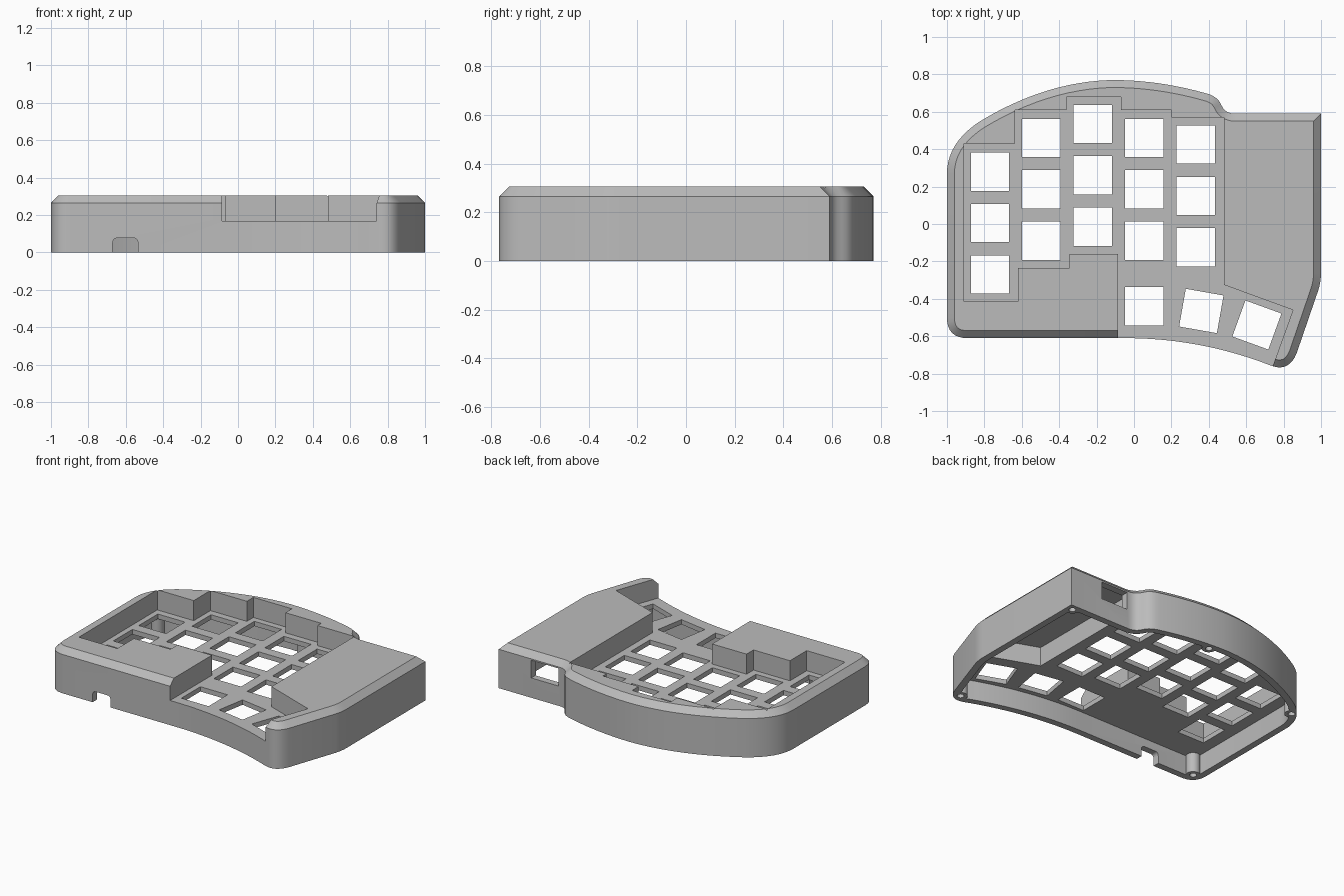
import bpy, bmesh, math
from mathutils import Vector

if "Cube" in bpy.data.objects:
    bpy.data.objects.remove(bpy.data.objects["Cube"], do_unlink=True)

WALL, BEVEL = 0.045, 0.04
FLOOR, CEILING = 0.168, 0.135
SHOULDER, TOP = 0.265, 0.305
KEY = 0.205


def bend(a, ctrl, b, n=8):
    """Quadratic curve from a to b."""
    a, ctrl, b = Vector(a), Vector(ctrl), Vector(b)
    return [a.lerp(ctrl, i / n).lerp(ctrl.lerp(b, i / n), i / n) for i in range(n + 1)]


def clean(points):
    out = []
    for p in map(Vector, points):
        if not out or (p - out[-1]).length > 1e-4:
            out.append(p)
    return out


def inset(points, d):
    """Mitred inward offset of a counter-clockwise outline."""
    out = []
    for i, p in enumerate(points):
        e1 = (p - points[i - 1]).normalized()
        e2 = (points[(i + 1) % len(points)] - p).normalized()
        n1, n2 = Vector((-e1.y, e1.x)), Vector((-e2.y, e2.x))
        out.append(p + (n1 + n2) * d / (1 + n1.dot(n2)))
    return out


def loft(name, layers):
    """Solid through stacked outlines, given as (points, z)."""
    bm = bmesh.new()
    rings = [[bm.verts.new((p[0], p[1], z)) for p in pts] for pts, z in layers]
    bm.faces.new(rings[0][::-1])
    bm.faces.new(rings[-1])
    for low, high in zip(rings, rings[1:]):
        for i in range(len(low)):
            j = (i + 1) % len(low)
            bm.faces.new((low[i], low[j], high[j], high[i]))
    bmesh.ops.recalc_face_normals(bm, faces=bm.faces)
    mesh = bpy.data.meshes.new(name)
    bm.to_mesh(mesh)
    bm.free()
    obj = bpy.data.objects.new(name, mesh)
    bpy.context.collection.objects.link(obj)
    return obj


def prism(name, points, z0, z1):
    return loft(name, [(points, z0), (points, z1)])


def ngon(center, radius, sides, turn=0):
    return [(center[0] + radius * math.cos(turn + math.tau * i / sides),
             center[1] + radius * math.sin(turn + math.tau * i / sides))
            for i in range(sides)]


def cut(obj, cutter):
    """Subtract the cutter and discard it."""
    mod = obj.modifiers.new("cut", "BOOLEAN")
    mod.operation, mod.solver, mod.object = "DIFFERENCE", "EXACT", cutter
    cutter.hide_render = True
    bpy.context.view_layer.objects.active = obj
    bpy.ops.object.modifier_apply(modifier=mod.name)
    bpy.data.objects.remove(cutter, do_unlink=True)


# Case outline, counter-clockwise from the front corner
outline = clean(
    bend((-1, -0.5), (-1, -0.61), (-0.89, -0.61))
    + bend((-0.05, -0.61), (0.36, -0.61), (0.74, -0.76), 12)
    + bend((0.74, -0.76), (0.83, -0.79), (0.87, -0.69))
    + bend((0.985, -0.355), (1, -0.31), (1, -0.26), 4)
    + [(1, 0.59)]
    + bend((0.54, 0.59), (0.485, 0.59), (0.465, 0.64), 5)
    + bend((0.465, 0.64), (0.445, 0.685), (0.38, 0.7), 5)
    + bend((0.38, 0.7), (0.13, 0.77), (-0.12, 0.77), 10)
    + bend((-0.12, 0.77), (-0.48, 0.76), (-0.83, 0.545), 12)
    + bend((-0.83, 0.545), (-1, 0.43), (-1, 0.27), 10))
case = loft("keyboard_case", [(outline, 0), (outline, SHOULDER), (inset(outline, BEVEL), TOP)])

# Hollow underside, leaving screw bosses along the wall
screws = [(0.955, 0.545), (0.8, -0.715), (-0.93, -0.54), (-0.91, 0.43), (0, 0.72)]
cavity = prism("cavity_cutter", inset(outline, WALL), -0.1, CEILING)
for s in screws:
    cut(cavity, prism("boss", ngon(s, 0.045, 24), -0.2, 0.2))
cut(case, cavity)
for s in screws:
    cut(case, prism("screw_hole", ngon(s, 0.022, 20), -0.1, 0.1))

# Controller pocket under the raised side
pocket = [(0.51, -0.29), (0.89, -0.43), (0.945, -0.27), (0.945, 0.54), (0.51, 0.54)]
cut(case, prism("pocket_cutter", pocket, 0.1, SHOULDER))

# Stepped key well, open at the front
well = [(-0.91, 0.43), (-0.635, 0.43), (-0.635, 0.61), (-0.36, 0.61), (-0.36, 0.68),
        (-0.07, 0.68), (-0.07, 0.61), (0.2, 0.61), (0.2, 0.57), (0.48, 0.57),
        (0.48, -0.325), (0.85, -0.46), (0.74, -0.765), (0.74, -1), (-0.085, -1),
        (-0.085, -0.16), (-0.345, -0.16), (-0.345, -0.235), (-0.62, -0.235),
        (-0.62, -0.415), (-0.91, -0.415)]
cut(case, prism("well_cutter", well[::-1], FLOOR, 0.5))

# Switch openings: staggered columns plus three thumb keys
keys = [(-0.77 + 0.275 * col, top - 0.275 * row, 0)
        for col, top in enumerate((0.28, 0.46, 0.535, 0.46, 0.425)) for row in range(3)]
keys += [(0.055, -0.44, 0), (0.36, -0.465, -10), (0.657, -0.54, -20)]
for x, y, angle in keys:
    corners = ngon((x, y), KEY / math.sqrt(2), 4, math.radians(45 + angle))
    cut(case, prism("switch_cutter", corners, 0.05, 0.22))

# Cable port through the back wall
port = [(0.55, 0.5), (0.755, 0.5), (0.755, 0.7), (0.55, 0.7)]
cut(case, prism("port_cutter", port, CEILING, 0.255))

# Rounded notch in the front wall, profile drawn upright
notch = clean([(-0.67, -0.1), (-0.535, -0.1)]
              + bend((-0.535, 0.05), (-0.535, 0.077), (-0.562, 0.077), 5)
              + bend((-0.643, 0.077), (-0.67, 0.077), (-0.67, 0.05), 5))
notch_cutter = prism("notch_cutter", notch, 0.5, 0.7)
notch_cutter.rotation_euler.x = math.pi / 2
bpy.context.view_layer.update()
cut(case, notch_cutter)

# Single grey plastic
plastic = bpy.data.materials.new("grey_plastic")
plastic.use_nodes = True
grey = (0.5, 0.5, 0.5, 1)
plastic.diffuse_color = grey
plastic.node_tree.nodes["Principled BSDF"].inputs["Base Color"].default_value = grey
case.data.materials.clear()
case.data.materials.append(plastic)

bpy.ops.object.select_all(action="DESELECT")
case.select_set(True)
bpy.context.view_layer.objects.active = case
bpy.ops.object.shade_smooth_by_angle(angle=math.radians(25))
